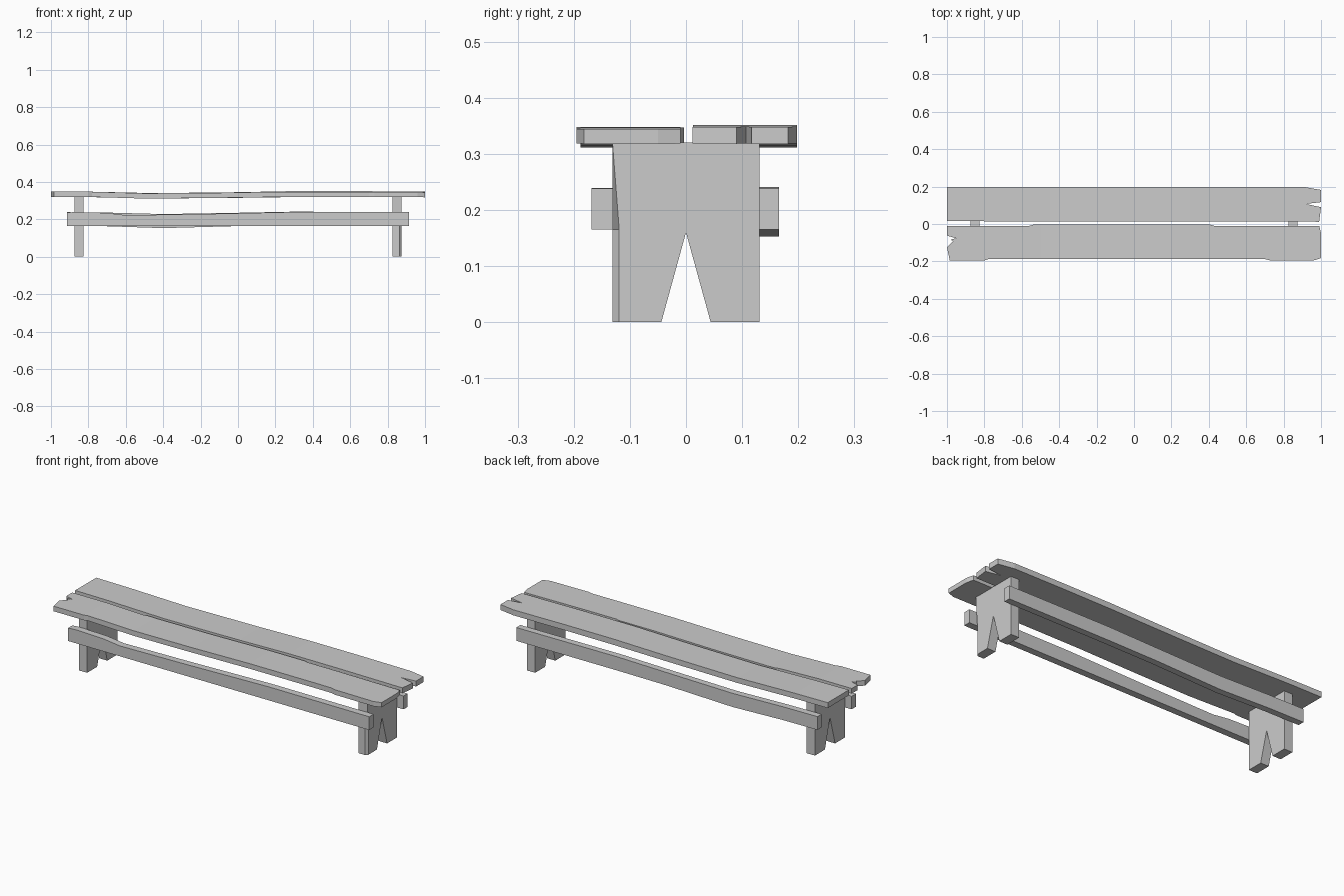
import bpy, bmesh

if "Cube" in bpy.data.objects:
    bpy.data.objects.remove(bpy.data.objects["Cube"])


def make_object(name, bm):
    bmesh.ops.recalc_face_normals(bm, faces=bm.faces)
    mesh = bpy.data.meshes.new(name)
    bm.to_mesh(mesh)
    bm.free()
    obj = bpy.data.objects.new(name, mesh)
    bpy.context.collection.objects.link(obj)
    return obj


def extrude(points, vec):
    bm = bmesh.new()
    face = bm.faces.new([bm.verts.new(p) for p in points])
    ext = bmesh.ops.extrude_face_region(bm, geom=[face])
    verts = [g for g in ext["geom"] if isinstance(g, bmesh.types.BMVert)]
    bmesh.ops.translate(bm, verts=verts, vec=vec)
    return bm


def lerp(stations, x, i):
    for a, b in zip(stations, stations[1:]):
        if x <= b[0]:
            t = max(0, (x - a[0]) / (b[0] - a[0]))
            return a[i] + t * (b[i] - a[i])
    return stations[-1][i]


def warped_board(name, outline, stations):
    """Extrude an XY outline and follow stations of (x, bottom z, top z)."""
    bm = extrude([(x, y, 0) for x, y in outline], (0, 0, 1))
    for s in stations[1:-1]:
        geom = bm.verts[:] + bm.edges[:] + bm.faces[:]
        bmesh.ops.bisect_plane(bm, geom=geom, plane_co=(s[0], 0, 0), plane_no=(1, 0, 0))
    for v in bm.verts:
        v.co.z = lerp(stations, v.co.x, 2 if v.co.z > 0.5 else 1)
    return make_object(name, bm)


# Seat planks with split ends and a gentle warp
front_outline = [
    (-0.985, -0.195), (-0.8, -0.195), (-0.78, -0.188), (0.7, -0.188), (0.73, -0.195),
    (0.96, -0.195), (1, -0.182), (1, -0.05), (0.99, -0.01), (0.43, -0.01),
    (0.41, -0.004), (-0.54, -0.004), (-0.56, -0.01), (-1, -0.01),
    (-1, -0.062), (-0.952, -0.076), (-0.98, -0.083), (-0.968, -0.094), (-1, -0.125)]
warped_board("front_seat_plank", front_outline, [
    (-1, 0.32, 0.348), (-0.8, 0.32, 0.348), (-0.5, 0.311, 0.339), (-0.15, 0.314, 0.341),
    (0.2, 0.319, 0.347), (0.6, 0.319, 0.347), (1, 0.318, 0.344)])

back_outline = [
    (-1, 0.015), (0.99, 0.012), (1, 0.09), (0.918, 0.107), (1, 0.117),
    (1, 0.182), (0.91, 0.198), (-1, 0.198)]
warped_board("back_seat_plank", back_outline, [
    (-1, 0.32, 0.35), (-0.8, 0.319, 0.348), (-0.45, 0.311, 0.34), (0, 0.315, 0.345),
    (0.3, 0.319, 0.351), (0.6, 0.32, 0.351), (1, 0.318, 0.348)])

# Side rails
warped_board("front_rail", [(-0.915, -0.168), (0.915, -0.168), (0.915, -0.13), (-0.915, -0.13)], [
    (-0.915, 0.165, 0.236), (-0.87, 0.165, 0.239), (-0.7, 0.165, 0.234), (-0.6, 0.165, 0.222),
    (-0.2, 0.165, 0.228), (0.3, 0.165, 0.239), (0.915, 0.165, 0.238)])
warped_board("back_rail", [(-0.915, 0.13), (0.915, 0.13), (0.915, 0.166), (-0.915, 0.166)], [
    (-0.915, 0.165, 0.238), (-0.7, 0.163, 0.236), (-0.4, 0.153, 0.228),
    (0, 0.164, 0.235), (0.3, 0.166, 0.241), (0.915, 0.165, 0.238)])

# Legs with a V notch; the right one has a worn front corner below the rail
leg_profile = [(-0.131, 0), (-0.044, 0), (0, 0.16), (0.044, 0), (0.131, 0),
               (0.131, 0.32), (-0.131, 0.32), (-0.131, 0.165)]
for name, x in (("left_leg", -0.875), ("right_leg", 0.825)):
    bm = extrude([(x, y, z) for y, z in leg_profile], (0.05, 0, 0))
    if name == "right_leg":
        worn = [e for e in bm.edges
                if all(v.co.x > 0.87 and v.co.y < -0.13 and v.co.z < 0.2 for v in e.verts)]
        bmesh.ops.bevel(bm, geom=worn, offset=0.012, segments=1, affect='EDGES')
    make_object(name, bm)
